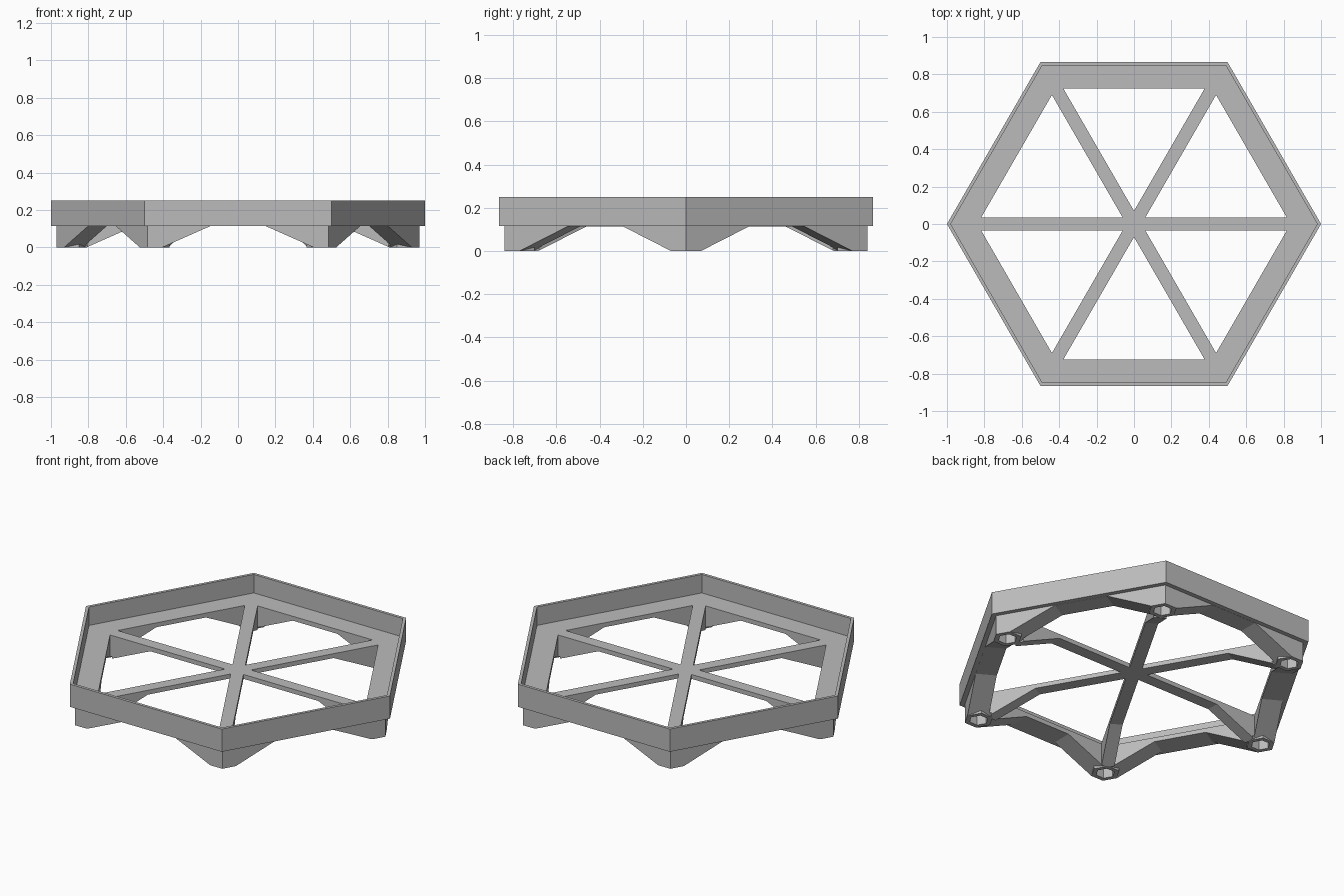
import bpy, bmesh
from math import pi, cos, sin, tan
from mathutils import Matrix, Vector

cube = bpy.data.objects.get("Cube")
if cube:
    bpy.data.objects.remove(cube, do_unlink=True)

RIM_R, POCKET_R, BASE_R = 1.0, 0.98, 0.97
RIM_Z, SHELF_Z, TOP_Z = 0.115, 0.14, 0.25
BOSS_R, BOSS_CENTRE = 0.079, 0.89
SLOPE = 0.26 / RIM_Z      # horizontal run per unit of height
CUT_Z = RIM_Z - 0.001

grey = bpy.data.materials.new("plain grey")
grey.use_nodes = True
colour = (0.5, 0.5, 0.5, 1)
grey.diffuse_color = colour
grey.node_tree.nodes["Principled BSDF"].inputs["Base Color"].default_value = colour


def hexagon(radius, z, turn=0, x=0):
    return [Vector((x + radius * cos(turn + k * pi / 3),
                    radius * sin(turn + k * pi / 3), z)) for k in range(6)]


def loft(bm, loops, angle=0):
    """Skin a stack of matching loops and cap both ends."""
    turn = Matrix.Rotation(angle, 3, "Z")
    rings = [[bm.verts.new(turn @ p) for p in loop] for loop in loops]
    for a, b in zip(rings, rings[1:]):
        for i in range(len(a)):
            j = (i + 1) % len(a)
            bm.faces.new((a[i], a[j], b[j], b[i]))
    bm.faces.new(rings[0][::-1])
    bm.faces.new(rings[-1])


def make(name, loops, angles=(0,)):
    bm = bmesh.new()
    for angle in angles:
        loft(bm, loops, angle)
    bmesh.ops.recalc_face_normals(bm, faces=bm.faces)
    mesh = bpy.data.meshes.new(name)
    bm.to_mesh(mesh)
    bm.free()
    mesh.materials.append(grey)
    obj = bpy.data.objects.new(name, mesh)
    bpy.context.collection.objects.link(obj)
    return obj


def combine(target, other, operation):
    """Apply a boolean and discard the helper."""
    mod = target.modifiers.new(operation, "BOOLEAN")
    mod.operation = operation
    mod.solver = "EXACT"
    mod.object = other
    bpy.context.view_layer.update()
    graph = bpy.context.evaluated_depsgraph_get()
    mesh = bpy.data.meshes.new_from_object(target.evaluated_get(graph))
    target.modifiers.clear()
    target.data = mesh
    bpy.data.objects.remove(other, do_unlink=True)


corners = [k * pi / 3 for k in range(6)]
sides = [a + pi / 6 for a in corners]

# Solid hexagonal tray: stepped base, rim wall and pocket
profile = [(BASE_R, 0), (BASE_R, RIM_Z), (RIM_R, RIM_Z),
           (RIM_R, TOP_Z), (POCKET_R, TOP_Z), (POCKET_R, SHELF_Z)]
tray = make("hexagonal_tray", [hexagon(r, z) for r, z in profile])

# Six triangular openings, leaving three crossing spokes
inner, apex = 0.725, 0.07
half = (inner - apex) * tan(pi / 6)
triangle = [(apex, 0), (inner, -half), (inner, half)]
openings = make("openings", [[Vector((x, y, z)) for x, y in triangle]
                             for z in (-0.1, 0.2)], sides)
combine(tray, openings, "DIFFERENCE")

# Sloped arches under each side
arch = []
for z in (-0.003, CUT_Z):
    w = 0.405 - z * SLOPE
    arch.append([Vector((x, y, z)) for x, y in
                 ((0.715, -w), (0.95, -w), (0.95, w), (0.715, w))])
combine(tray, make("side_arches", arch, sides), "DIFFERENCE")

# Sloped clearance under the spokes
clearance = [hexagon((0.81 - z * SLOPE) / cos(pi / 6), z, pi / 6)
             for z in (-0.003, CUT_Z)]
combine(tray, make("spoke_clearance", clearance), "DIFFERENCE")

# Hexagonal feet in the corners, each with a blind socket
feet = make("feet", [hexagon(BOSS_R, z, 0, BOSS_CENTRE) for z in (0, 0.13)], corners)
combine(tray, feet, "UNION")
sockets = make("sockets", [hexagon(0.052, z, 0, BOSS_CENTRE) for z in (-0.01, 0.06)], corners)
combine(tray, sockets, "DIFFERENCE")
